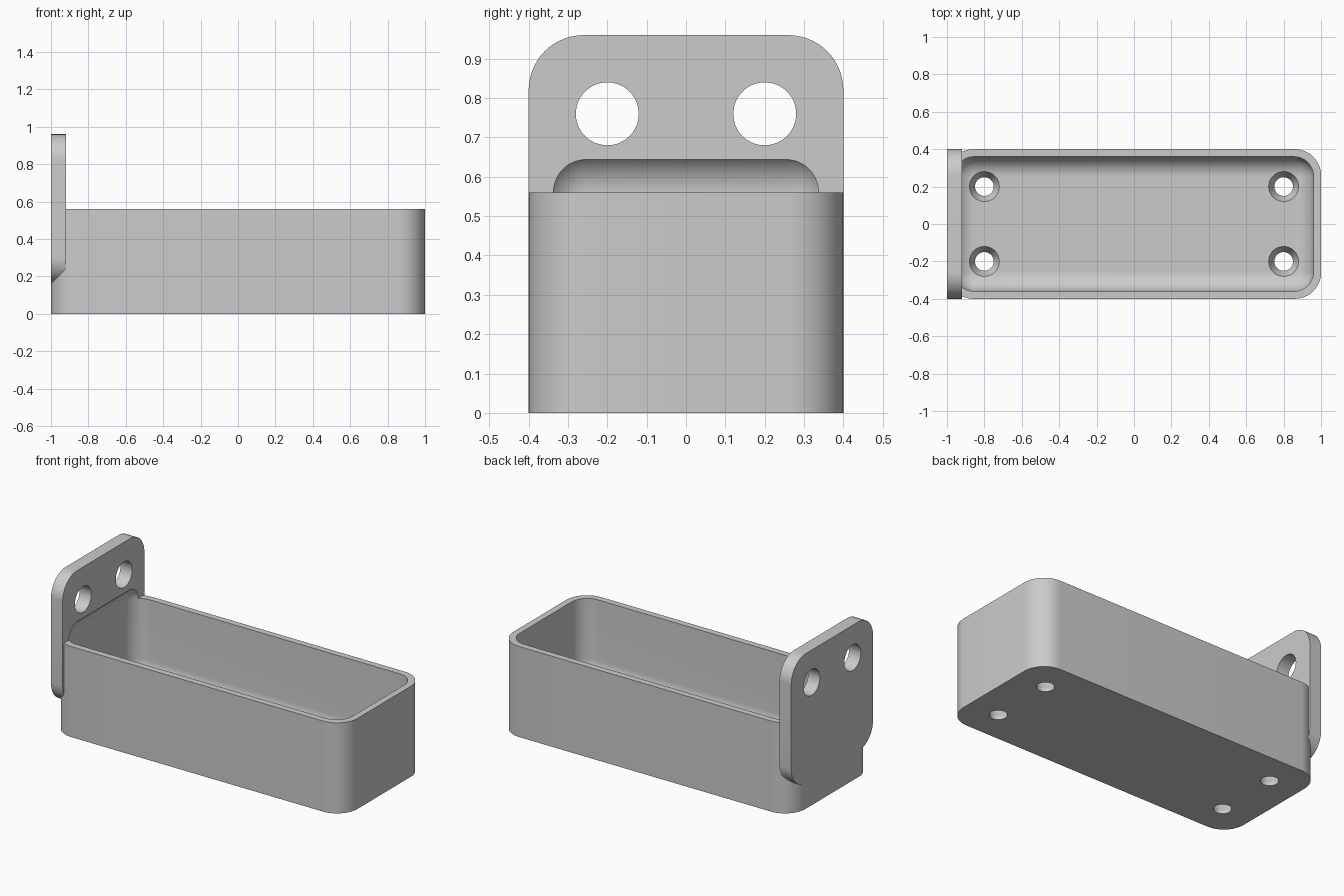
import bpy, bmesh
from math import cos, sin, tau
from mathutils import Matrix

cube = bpy.data.objects.get("Cube")
if cube:
    bpy.data.objects.remove(cube, do_unlink=True)

grey = bpy.data.materials.new("light_grey")
grey.use_nodes = True
colour = (0.6, 0.6, 0.6, 1)
grey.diffuse_color = colour
grey.node_tree.nodes["Principled BSDF"].inputs["Base Color"].default_value = colour

FLOOR = 0.08  # thickness of the tray floor


def make_object(name, bm):
    bmesh.ops.recalc_face_normals(bm, faces=bm.faces)
    mesh = bpy.data.meshes.new(name)
    bm.to_mesh(mesh)
    bm.free()
    mesh.materials.append(grey)
    obj = bpy.data.objects.new(name, mesh)
    bpy.context.collection.objects.link(obj)
    return obj


def rounded_box(name, low, high, radius, axis=None, segments=14):
    """Box with rounded edges along one axis, or along every axis."""
    size = [h - l for l, h in zip(low, high)]
    centre = [(l + h) / 2 for l, h in zip(low, high)]
    bm = bmesh.new()
    bmesh.ops.create_cube(bm, size=1, matrix=Matrix.Translation(centre) @ Matrix.Diagonal((*size, 1)))
    edges = [e for e in bm.edges if axis is None
             or abs((e.verts[0].co - e.verts[1].co)[axis]) > 0.01]
    bmesh.ops.bevel(bm, geom=edges, offset=radius, segments=segments,
                    profile=0.5, affect='EDGES')
    return make_object(name, bm)


def lathe(name, profile, place, sides=48):
    """Closed round solid from (radius, height) pairs along its local z."""
    bm = bmesh.new()
    rings = [[bm.verts.new((r * cos(tau * i / sides), r * sin(tau * i / sides), z))
              for i in range(sides)] for r, z in profile]
    for a, b in zip(rings, rings[1:]):
        for i in range(sides):
            j = (i + 1) % sides
            bm.faces.new((a[i], a[j], b[j], b[i]))
    bm.faces.new(rings[0])
    bm.faces.new(rings[-1])
    bmesh.ops.transform(bm, matrix=place, verts=bm.verts)
    return make_object(name, bm)


def combine(target, tool, operation):
    mod = target.modifiers.new(tool.name, 'BOOLEAN')
    mod.operation = operation
    mod.solver = 'EXACT'
    mod.object = tool
    bpy.context.view_layer.objects.active = target
    bpy.ops.object.modifier_apply(modifier=mod.name)
    bpy.data.objects.remove(tool, do_unlink=True)


# Tray body with the upright mounting plate
tray = rounded_box("mounting_tray", (-1, -0.4, 0), (1, 0.4, 0.56), 0.14, axis=2)
plate = rounded_box("mounting_plate", (-1, -0.4, 0.16), (-0.92, 0.4, 0.96), 0.14, axis=0)
combine(tray, plate, 'UNION')

# Rounded cavity, which also scoops into the plate above the rim
cavity = rounded_box("cavity", (-0.96, -0.36, FLOOR), (0.96, 0.36, 0.667), 0.106)
combine(tray, cavity, 'DIFFERENCE')

# Plate holes and countersunk floor holes
for y in (-0.2, 0.2):
    turn = Matrix.Translation((-0.96, y, 0.76)) @ Matrix.Rotation(tau / 4, 4, 'Y')
    combine(tray, lathe("plate_hole", [(0.08, -0.1), (0.08, 0.1)], turn), 'DIFFERENCE')
    for x in (-0.8, 0.8):
        screw = [(0.05, -0.1), (0.05, 0.02), (0.08, FLOOR), (0.08, 0.15)]
        hole = lathe("floor_hole", screw, Matrix.Translation((x, y, 0)))
        combine(tray, hole, 'DIFFERENCE')

# Smooth the rounded surfaces, keep the rims crisp
bpy.ops.object.select_all(action='DESELECT')
tray.select_set(True)
bpy.context.view_layer.objects.active = tray
bpy.ops.object.shade_smooth_by_angle(angle=0.45)
